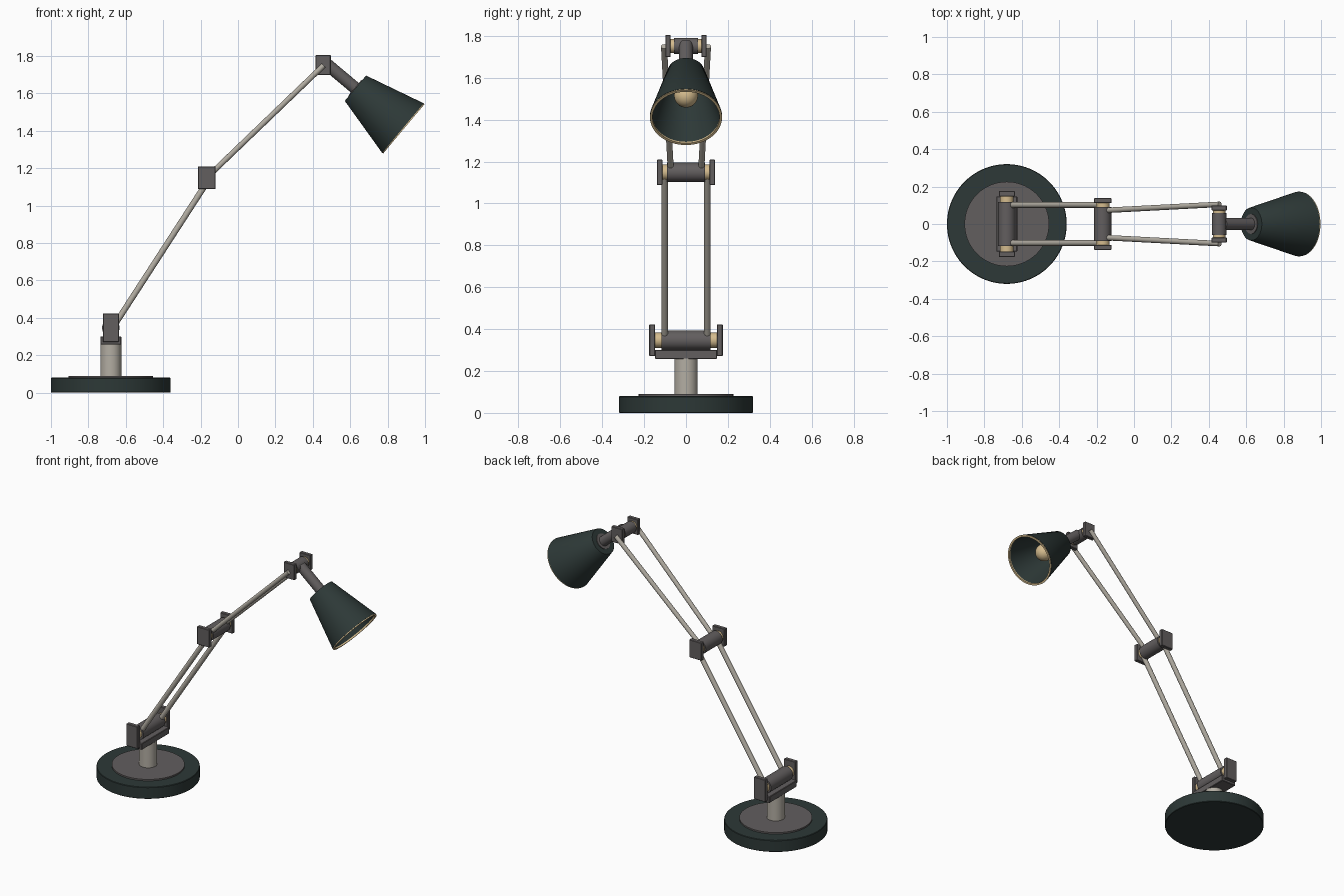
import bpy, bmesh, math
from mathutils import Vector

old = bpy.data.objects.get("Cube")
if old:
    bpy.data.objects.remove(old, do_unlink=True)


def material(name, rgb, rough=0.5):
    m = bpy.data.materials.new(name)
    m.use_nodes = True
    m.diffuse_color = (*rgb, 1)
    bsdf = m.node_tree.nodes["Principled BSDF"]
    bsdf.inputs["Base Color"].default_value = (*rgb, 1)
    bsdf.inputs["Roughness"].default_value = rough
    return m


GREEN = material("dark green enamel", (0.026, 0.040, 0.038))
GREY = material("dark grey metal", (0.122, 0.112, 0.113))
STEEL = material("pale steel", (0.45, 0.42, 0.365))
BRASS = material("brass", (0.66, 0.50, 0.27))


def finish(name, bm, mat):
    bmesh.ops.recalc_face_normals(bm, faces=bm.faces)
    me = bpy.data.meshes.new(name)
    bm.to_mesh(me)
    bm.free()
    me.materials.append(mat)
    ob = bpy.data.objects.new(name, me)
    bpy.context.collection.objects.link(ob)
    bpy.context.view_layer.objects.active = ob
    bpy.ops.object.select_all(action='DESELECT')
    ob.select_set(True)
    bpy.ops.object.shade_smooth_by_angle(angle=math.radians(35))
    return ob


def lathe(name, profile, origin, axis, mat, segs=48, closed=False):
    """Revolve (radius, distance along axis) points around an axis."""
    bm = bmesh.new()
    rot = Vector(axis).to_track_quat('Z', 'Y')
    rings = []
    for r, h in profile:
        n = 1 if r == 0 else segs
        rings.append([bm.verts.new(Vector(origin) + rot @ Vector(
            (r * math.cos(math.tau * i / segs), r * math.sin(math.tau * i / segs), h)))
            for i in range(n)])
    pairs = list(zip(rings, rings[1:]))
    if closed:
        pairs.append((rings[-1], rings[0]))
    for a, b in pairs:
        for i in range(segs):
            j = (i + 1) % segs
            loop = [a[i % len(a)], a[j % len(a)], b[j % len(b)], b[i % len(b)]]
            bm.faces.new(list(dict.fromkeys(loop)))
    return finish(name, bm, mat)


def rod(name, p, q, r, mat, segs=32):
    d = Vector(q) - Vector(p)
    return lathe(name, [(0, 0), (r, 0), (r, d.length), (0, d.length)], p, d, mat, segs)


def box(name, centre, size, mat, bevel=0.003):
    bm = bmesh.new()
    bmesh.ops.create_cube(bm, size=1)
    for v in bm.verts:
        v.co = Vector(centre) + Vector([a * b for a, b in zip(v.co, size)])
    bmesh.ops.bevel(bm, geom=bm.edges[:], offset=bevel, segments=1, affect='EDGES')
    return finish(name, bm, mat)


SIDES = (("left", 1), ("right", -1))  # seen along the lamp's arm


def joint(name, x, z, tube_r, tube_y, pin_r, plate_in, plate_out, half_x, half_z):
    """Pivot tube, brass pin and the two outer cheek plates."""
    rod(name + "_tube", (x, -tube_y, z), (x, tube_y, z), tube_r, GREY)
    rod(name + "_pin", (x, -plate_in, z), (x, plate_in, z), pin_r, BRASS)
    for side, s in SIDES:
        box(f"{name}_plate_{side}", (x, s * (plate_in + plate_out) / 2, z),
            (2 * half_x, plate_out - plate_in, 2 * half_z), GREY)


# Weighted base, cover disc and post
BX = -0.68
lathe("base", [(0, 0), (0.317, 0), (0.32, 0.003), (0.32, 0.077), (0.317, 0.08), (0, 0.08)],
      (BX, 0, 0), (0, 0, 1), GREEN, 96)
lathe("base_cover", [(0, 0.078), (0.226, 0.078), (0.226, 0.09), (0, 0.09)],
      (BX, 0, 0), (0, 0, 1), GREY, 96)
rod("post", (BX, 0, 0.085), (BX, 0, 0.262), 0.056, STEEL)

# Yoke and the three pivots
box("yoke_bar", (BX, 0, 0.279), (0.112, 0.296, 0.044), GREY)
joint("base_joint", BX, 0.347, 0.047, 0.118, 0.036, 0.148, 0.176, 0.043, 0.076)
joint("elbow_joint", -0.167, 1.149, 0.046, 0.09, 0.037, 0.112, 0.139, 0.047, 0.061)
joint("head_joint", 0.455, 1.752, 0.039, 0.058, 0.033, 0.073, 0.099, 0.041, 0.053)

# Paired arm rods
for side, s in SIDES:
    rod("lower_arm_" + side, (-0.66, s * 0.102, 0.362), (-0.152, s * 0.102, 1.146), 0.016, STEEL)
    rod("upper_arm_" + side, (-0.15, s * 0.073, 1.166), (0.458, s * 0.105, 1.75), 0.0145, STEEL)

# Lamp head: distances run along the axis from the pivot to the rim
AXIS = Vector((0.766, 0, -0.643)).normalized()
RIM = Vector((0.885, 0, 1.412))
HEAD = RIM - AXIS * 0.54
T, R = 0.204, 0.54
rod("neck", HEAD + AXIS * 0.005, HEAD + AXIS * (T + 0.01), 0.033, GREY)
rod("neck_collar", HEAD + AXIS * (T - 0.004), HEAD + AXIS * (T + 0.02), 0.053, GREY)
lathe("shade", [(0, T), (0.087, T), (0.089, T + 0.002), (0.173, R - 0.004), (0.162, R - 0.004),
                (0.082, T + 0.012), (0, T + 0.012)], HEAD, AXIS, GREEN, 64)
lathe("shade_rim", [(0.160, R - 0.008), (0.171, R - 0.008), (0.172, R + 0.002), (0.160, R + 0.002)],
      HEAD, AXIS, BRASS, 64, closed=True)

# Socket and bulb
rod("bulb_socket", HEAD + AXIS * (T + 0.01), HEAD + AXIS * (T + 0.135), 0.035, GREY)
N = 16
lathe("bulb", [(0.057 * math.sin(math.pi * i / N) if 0 < i < N else 0,
                0.38 - 0.057 * math.cos(math.pi * i / N)) for i in range(N + 1)],
      HEAD, AXIS, BRASS, 32)
